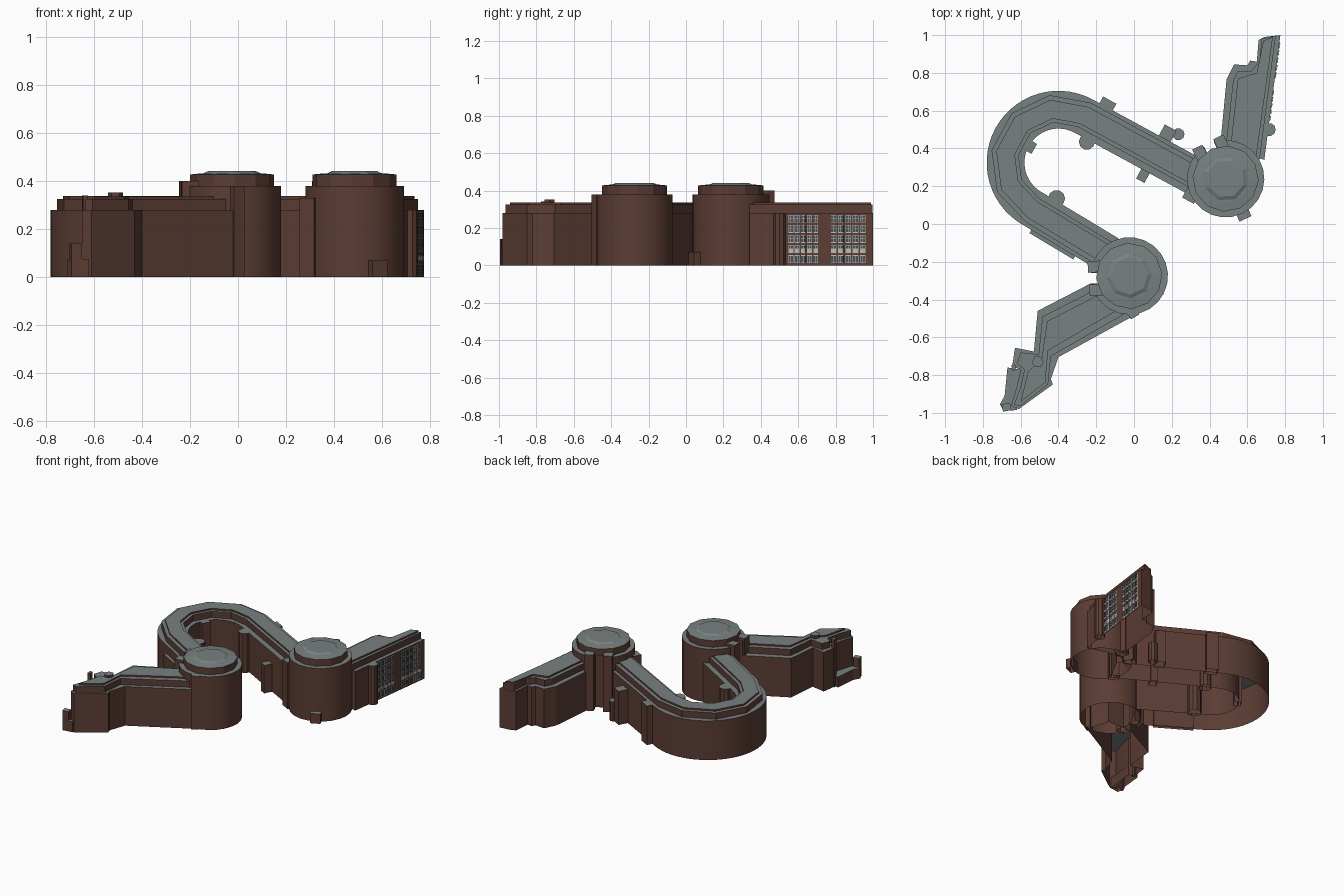
import bpy, bmesh
from math import sin, cos, pi, radians
from mathutils import Vector

if "Cube" in bpy.data.objects:
    bpy.data.objects.remove(bpy.data.objects["Cube"])

def material(name, rgb):
    m = bpy.data.materials.new(name)
    m.diffuse_color = (*rgb, 1)
    m.use_nodes = True
    m.node_tree.nodes["Principled BSDF"].inputs["Base Color"].default_value = m.diffuse_color
    return m

BRICK = material("brick", (0.105, 0.046, 0.034))
ROOF = material("roof_grey", (0.19, 0.22, 0.22))
FRAME = material("window_frame", (0.5, 0.5, 0.46))
GLASS = material("window_glass", (0.06, 0.08, 0.09))

def solid(bm, pts, z0, z1, top=None):
    """Open-bottomed prism; an optional smaller top outline slopes the sides."""
    lo = [bm.verts.new((x, y, z0)) for x, y in pts]
    hi = [bm.verts.new((x, y, z1)) for x, y in (top or pts)]
    n = len(lo)
    for i in range(n):
        j = (i + 1) % n
        bm.faces.new((lo[i], lo[j], hi[j], hi[i]))
    bm.faces.new(hi)

def finish(name, bm, mats=(BRICK, ROOF), smooth=False):
    bmesh.ops.recalc_face_normals(bm, faces=bm.faces)
    tops = max(v.co.z for v in bm.verts)
    for f in bm.faces:
        f.normal_update()
        if abs(f.normal.z) > 0.3:
            if f.normal.z < 0 and len(mats) > 1:
                f.normal_flip()
            f.material_index = len(mats) - 1
    me = bpy.data.meshes.new(name)
    bm.to_mesh(me)
    bm.free()
    ob = bpy.data.objects.new(name, me)
    bpy.context.collection.objects.link(ob)
    for m in mats:
        me.materials.append(m)
    if smooth:
        bpy.ops.object.select_all(action='DESELECT')
        ob.select_set(True)
        bpy.context.view_layer.objects.active = ob
        bpy.ops.object.shade_smooth_by_angle(angle=radians(25))
    return ob

def prism(name, pts, z0, z1, top=None, **kw):
    bm = bmesh.new()
    solid(bm, pts, z0, z1, top)
    return finish(name, bm, **kw)

def rect(x, y, w, d, ang=0):
    c, s = cos(radians(ang)), sin(radians(ang))
    return [(x + a * w / 2 * c - b * d / 2 * s, y + a * w / 2 * s + b * d / 2 * c)
            for a, b in ((-1, -1), (1, -1), (1, 1), (-1, 1))]

def ring(x, y, r, n, start=0.0):
    return [(x + r * cos(start + 2 * pi * i / n), y + r * sin(start + 2 * pi * i / n)) for i in range(n)]

# Serpentine wing: a half-circle bend with two straight arms
BEND = Vector((-0.40, 0.325))
TILT = -28.5
A0 = radians(90 + TILT)

def serpentine(name, r_out, r_in, segs, z0, z1, smooth):
    bm = bmesh.new()
    d_up = Vector((cos(radians(TILT)), sin(radians(TILT))))
    d_low = Vector((cos(radians(-31)), sin(radians(-31))))
    sides = []
    for r in (r_out, r_in):
        arc = [BEND + r * Vector((cos(A0 + pi * i / segs), sin(A0 + pi * i / segs))) for i in range(segs + 1)]
        sides.append([arc[0] + d_up * 0.72] + arc + [arc[-1] + d_low * 0.47])
    rows = []
    for o, i in zip(*sides):
        rows.append([bm.verts.new((p.x, p.y, z)) for p, z in ((o, z0), (o, z1), (i, z1), (i, z0))])
    for a, b in zip(rows, rows[1:]):
        for k in range(3):
            bm.faces.new((a[k], a[k + 1], b[k + 1], b[k]))
    for end in (rows[0], rows[-1]):
        bm.faces.new(end)
    finish(name, bm, smooth=smooth)

serpentine("serpentine_walls", 0.38, 0.18, 28, 0, 0.28, True)
serpentine("serpentine_upper_storey", 0.36, 0.215, 5, 0.28, 0.325, False)
serpentine("serpentine_roof_ridge", 0.335, 0.235, 5, 0.325, 0.337, False)

# Round towers with a narrow notch, a setback storey and a faceted roof
def tower(name, x, y, notch_deg):
    a = radians(notch_deg)
    u, v = Vector((cos(a), sin(a))), Vector((-sin(a), cos(a)))
    c = Vector((x, y))
    half = 0.14
    body = [c + 0.205 * Vector((cos(t), sin(t)))
            for t in (a + half + (2 * pi - 2 * half) * i / 22 for i in range(23))]
    body += [c + u * 0.15 - v * 0.028, c + u * 0.15 + v * 0.028]
    prism(name + "_body", [tuple(p) for p in body], 0, 0.38, smooth=True)
    prism(name + "_upper_storey", ring(x, y, 0.175, 12, a), 0.38, 0.427)
    prism(name + "_roof", ring(x, y, 0.175, 12, a), 0.427, 0.432, ring(x, y, 0.125, 12, a))
    prism(name + "_roof_cap", ring(x, y, 0.125, 8, a), 0.43, 0.441, ring(x, y, 0.10, 8, a))
    # stair shafts on each side of the notch
    for k, s in enumerate((-1, 1)):
        p = c + u * 0.178 + v * s * 0.062
        prism(f"{name}_shaft_{k + 1}", rect(p.x, p.y, 0.075, 0.06, notch_deg), 0, 0.40)

tower("front_tower", -0.025, -0.275, 184)
tower("back_tower", 0.485, 0.24, 116)

# Front left wing
prism("left_wing_walls", [
    (-0.23, -0.315), (-0.51, -0.46), (-0.53, -0.675), (-0.63, -0.655), (-0.645, -0.755),
    (-0.60, -0.77), (-0.62, -0.86), (-0.65, -0.96), (-0.61, -0.98), (-0.43, -0.85), (-0.44, -0.82),
    (-0.40, -0.705), (0.0, -0.485), (-0.05, -0.32)], 0, 0.28)
prism("left_wing_upper_storey", [
    (-0.20, -0.345), (-0.485, -0.49), (-0.505, -0.69), (-0.60, -0.68), (-0.62, -0.74),
    (-0.58, -0.77), (-0.60, -0.86), (-0.635, -0.955), (-0.605, -0.965), (-0.455, -0.85),
    (-0.44, -0.70), (-0.03, -0.465), (-0.06, -0.34)], 0.28, 0.325)
prism("left_wing_roof_ridge", [
    (-0.18, -0.37), (-0.46, -0.515), (-0.49, -0.72), (-0.56, -0.78), (-0.60, -0.94),
    (-0.47, -0.84), (-0.455, -0.67), (-0.06, -0.44)], 0.325, 0.336)
prism("left_wing_roof_vent", ring(-0.51, -0.73, 0.032, 6), 0.33, 0.352)
prism("left_wing_low_annex", [(-0.67, -0.76), (-0.60, -0.77), (-0.62, -0.94), (-0.62, -0.985),
                              (-0.69, -0.99), (-0.71, -0.955), (-0.685, -0.91)], 0, 0.075)
prism("left_wing_annex_post", rect(-0.675, -0.97, 0.045, 0.04, 10), 0, 0.14)
prism("left_wing_chimney", rect(-0.637, -0.76, 0.02, 0.03, 10), 0, 0.34)

# Back right wing
prism("right_wing_walls", [
    (0.455, 0.40), (0.49, 0.765), (0.53, 0.845), (0.60, 0.84), (0.615, 0.865), (0.65, 0.86),
    (0.66, 0.975), (0.69, 0.99), (0.775, 1.0), (0.69, 0.34)], 0, 0.28)
prism("right_wing_upper_storey", [
    (0.485, 0.40), (0.525, 0.76), (0.55, 0.81), (0.62, 0.81), (0.665, 0.86),
    (0.675, 0.98), (0.75, 0.997), (0.665, 0.34)], 0.28, 0.325)
prism("right_wing_roof_ridge", [
    (0.51, 0.40), (0.55, 0.77), (0.65, 0.80), (0.685, 0.97), (0.735, 0.99), (0.645, 0.34)], 0.325, 0.337)

# Window panels on the right wing: framed sashes in five storeys
T = Vector((0.085, 0.66)).normalized()
OUT = Vector((T.y, -T.x))
wall_ang = 90 - 7.34
frames, panes, blinds = bmesh.new(), bmesh.new(), bmesh.new()

def on_wall(bm, y, width, depth, z0, z1):
    p = Vector((0.69 + (y - 0.34) * 0.1288, y)) + OUT * depth / 2
    solid(bm, rect(p.x, p.y, width, depth, wall_ang), z0, z1)

for y0, y1 in ((0.545, 0.71), (0.77, 0.965)):
    step = (y1 - y0) / 5
    for row in range(5):
        z = 0.012 + row * 0.054
        for col in range(5):
            y = y0 + step * (col + 0.5)
            on_wall(frames, y, step * 0.78, 0.003, z, z + 0.042)
            for s in (-1, 1):
                target = blinds if row == 1 else panes
                on_wall(target, y + s * step * 0.18, step * 0.29, 0.005, z + 0.004, z + 0.021)
                on_wall(panes, y + s * step * 0.18, step * 0.29, 0.005, z + 0.023, z + 0.039)
finish("window_frames", frames, (FRAME,))
finish("window_panes", panes, (GLASS,))
finish("window_blinds", blinds, (FRAME,))

# Small stair bays and porches along the walls: x, y, width, depth, angle, height
bays = {
    "outer_bay": (-0.145, 0.625, 0.08, 0.07, TILT, 0.28),
    "outer_stair": (0.175, 0.475, 0.07, 0.08, TILT, 0.24),
    "inner_bay": (0.05, 0.26, 0.05, 0.07, TILT, 0.20),
    "bend_bay": (-0.55, 0.41, 0.06, 0.05, 60, 0.28),
    "lower_arm_bay": (-0.43, -0.105, 0.27, 0.03, -31, 0.22),
    "back_tower_junction": (0.30, 0.15, 0.07, 0.06, TILT, 0.33),
    "back_tower_porch": (0.58, 0.05, 0.07, 0.05, 25, 0.07),
    "front_tower_buttress": (-0.005, -0.475, 0.05, 0.04, 30, 0.38),
}
for name, (x, y, w, d, ang, h) in bays.items():
    prism(name, rect(x, y, w, d, ang), 0, h)
for name, x, y, r, h in (("outer_round_bay", 0.235, 0.475, 0.032, 0.14),
                         ("inner_round_bay", -0.25, 0.435, 0.042, 0.28),
                         ("lower_round_bay", -0.41, 0.135, 0.045, 0.28),
                         ("right_wing_round_bay", 0.715, 0.50, 0.035, 0.28)):
    prism(name, ring(x, y, r, 10), 0, h)
